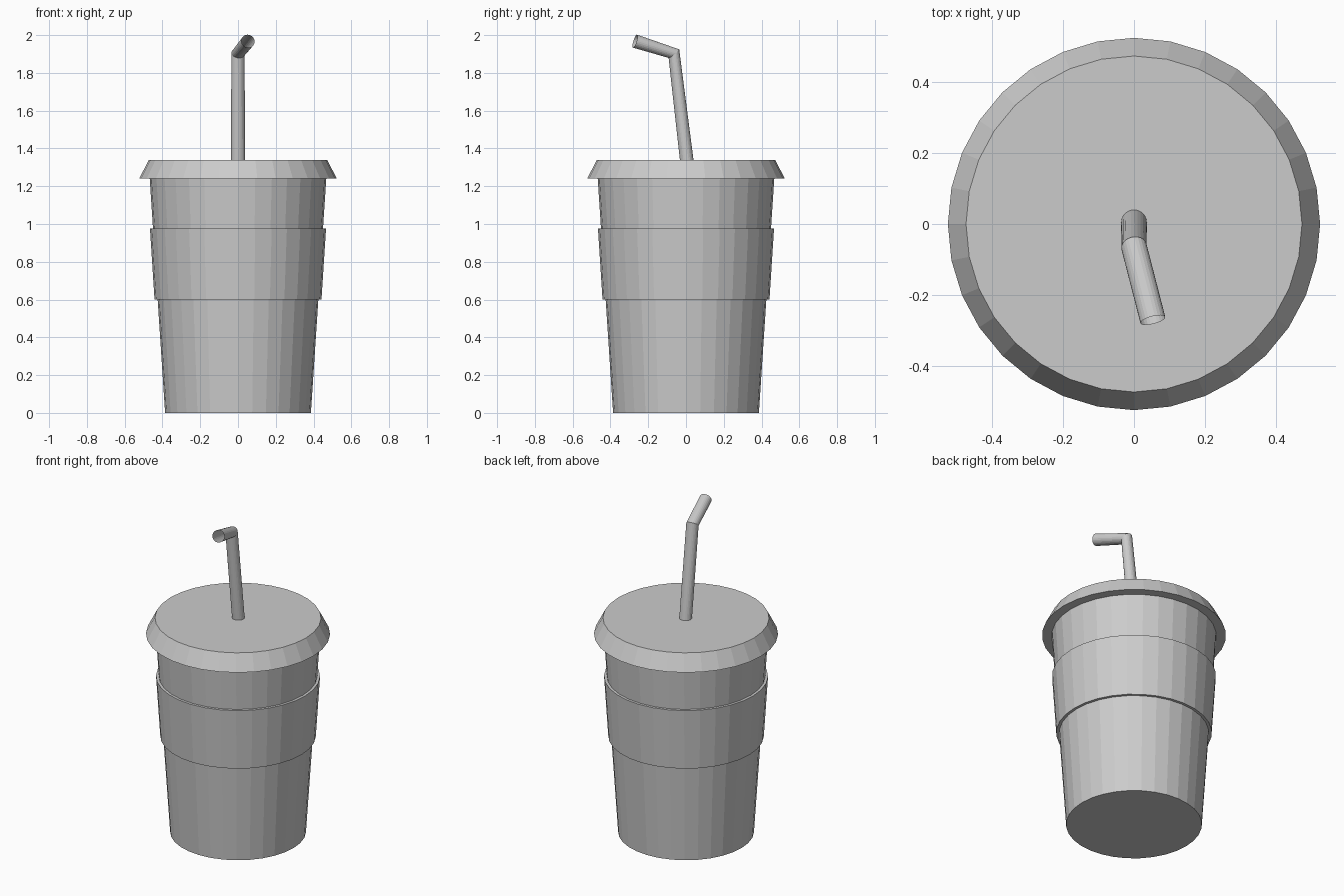
import bpy, bmesh, math

cube = bpy.data.objects.get("Cube")
if cube:
    bpy.data.objects.remove(cube, do_unlink=True)

SIDES = 32

grey = bpy.data.materials.new("plain grey")
grey.use_nodes = True
grey.diffuse_color = (0.6, 0.6, 0.6, 1)
grey.node_tree.nodes["Principled BSDF"].inputs["Base Color"].default_value = (0.6, 0.6, 0.6, 1)


def tapered(name, z_low, r_low, z_high, r_high):
    """Closed, flat-sided cone section standing on the z axis."""
    bm = bmesh.new()
    rings = []
    for z, r in ((z_low, r_low), (z_high, r_high)):
        angles = [math.tau * i / SIDES for i in range(SIDES)]
        rings.append([bm.verts.new((r * math.cos(a), r * math.sin(a), z)) for a in angles])
    low, high = rings
    for i in range(SIDES):
        j = (i + 1) % SIDES
        bm.faces.new((low[i], low[j], high[j], high[i]))
    bm.faces.new(low[::-1])
    bm.faces.new(high)
    mesh = bpy.data.meshes.new(name)
    bm.to_mesh(mesh)
    bm.free()
    mesh.materials.append(grey)
    obj = bpy.data.objects.new(name, mesh)
    bpy.context.collection.objects.link(obj)
    return obj


# Cup body, sleeve around its middle, and flared lid
tapered("cup", 0, 0.386, 1.25, 0.468)
tapered("sleeve", 0.6, 0.442, 0.975, 0.466)
tapered("lid", 1.24, 0.523, 1.34, 0.472)

# Bent drinking straw, open at the end
curve = bpy.data.curves.new("straw", "CURVE")
curve.dimensions = "3D"
curve.bevel_depth = 0.036
curve.bevel_resolution = 10
spline = curve.splines.new("POLY")
path = [(0, 0.006, 1.32), (0, -0.064, 1.902), (0.053, -0.27, 1.968)]
spline.points.add(len(path) - 1)
for point, co in zip(spline.points, path):
    point.co = (*co, 1)
spline.use_smooth = False
curve.materials.append(grey)
straw = bpy.data.objects.new("straw", curve)
bpy.context.collection.objects.link(straw)
